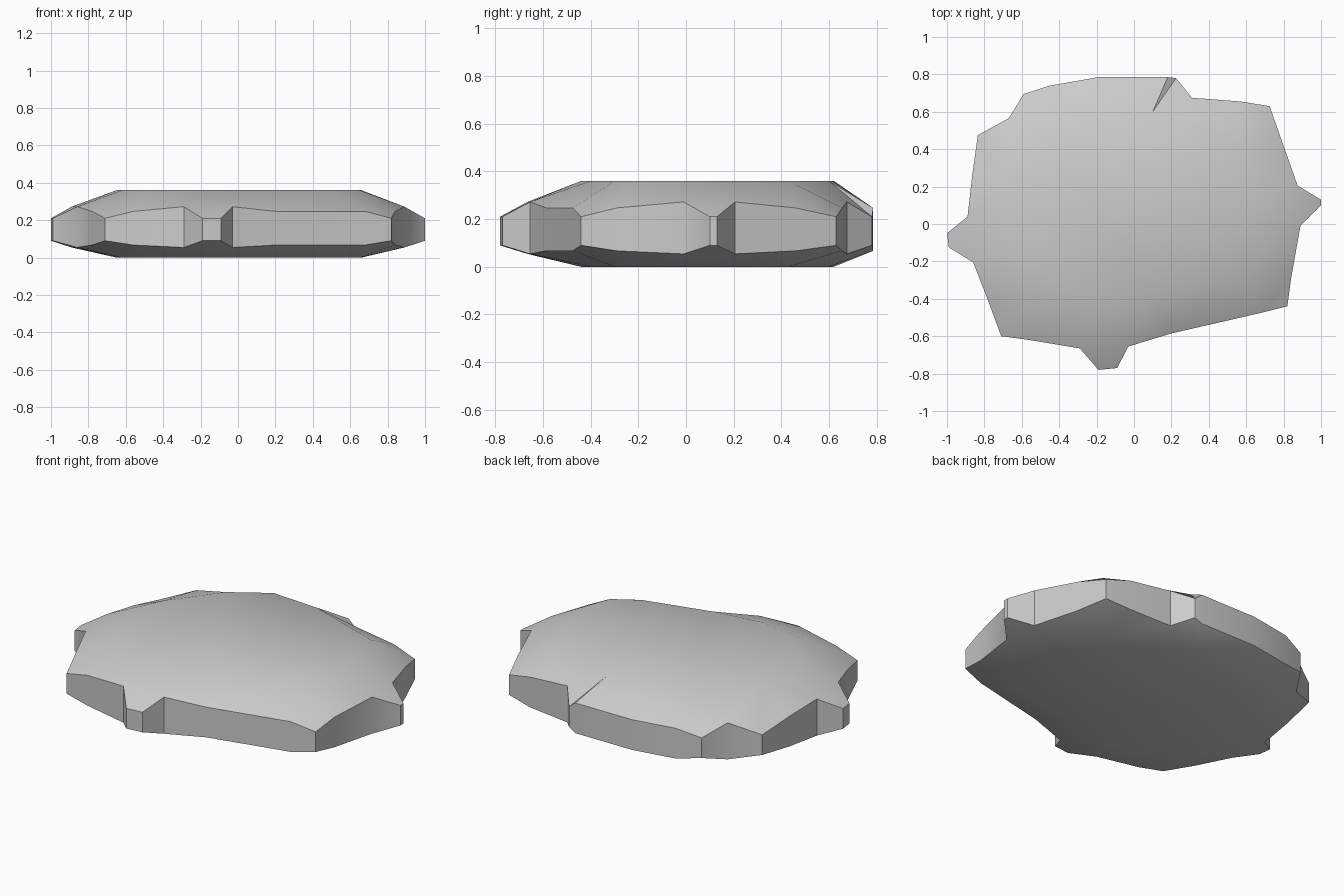
import bpy, bmesh
from mathutils import Vector
from mathutils.geometry import delaunay_2d_cdt

if "Cube" in bpy.data.objects:
    bpy.data.objects.remove(bpy.data.objects["Cube"])

# Rim outline, counter-clockwise: x, y, height class
# (0 = outer corner, 1 = mid edge, 2 = inner notch)
RIM = [(-1, -.05, 0), (-.99, -.125, 0), (-.86, -.205, 2), (-.78, -.41, 1),
       (-.71, -.6, 0), (-.56, -.62, 1), (-.29, -.665, 2), (-.19, -.78, 0),
       (-.09, -.77, 0), (-.03, -.655, 2), (.2, -.585, 1), (.68, -.475, 1),
       (.82, -.44, 0), (.84, -.29, 1), (.89, -.01, 2), (1, .1, 0), (1, .13, 0),
       (.875, .205, 2), (.785, .46, 1), (.725, .63, 0), (.57, .655, 1),
       (.31, .675, 2), (.225, .78, 0), (.18, .785, 1), (-.19, .785, 1),
       (-.45, .74, 1), (-.59, .695, 0), (-.67, .565, 2), (-.835, .475, 0),
       (-.865, .26, 1), (-.89, .04, 2)]
TOP_Z = (.21, .247, .272)
BOTTOM_Z = (.09, .067, .054)

# Edge of the flat plateau, shared by the top and the underside
PLATEAU = [(-.65, -.02), (-.62, -.2), (-.5, -.39), (-.2, -.44), (.1, -.4),
           (.5, -.3), (.65, -.21), (.66, .15), (.58, .43), (.1, .6),
           (-.2, .62), (-.42, .48), (-.63, .2)]

n, m = len(RIM), len(PLATEAU)
points = [Vector(p[:2]) for p in RIM] + [Vector(p) for p in PLATEAU]
creases = [(n + i, n + (i + 1) % m) for i in range(m)]
tris = delaunay_2d_cdt(points, creases, [list(range(n))], 1, 1e-5)
flat_verts, flat_faces, origins = tris[0], tris[2], tris[3]

bm = bmesh.new()


def skin(rim_z, flat_z, flip):
    verts = {}
    for p, src in zip(flat_verts, origins):
        i = src[0]
        z = rim_z[RIM[i][2]] if i < n else flat_z
        verts[i] = bm.verts.new((p.x, p.y, z))
    for f in flat_faces:
        ids = [origins[k][0] for k in f]
        bm.faces.new([verts[i] for i in (reversed(ids) if flip else ids)])
    return verts


# Sloped top and underside
top = skin(TOP_Z, .36, False)
under = skin(BOTTOM_Z, 0, True)
# Upright side band
for i in range(n):
    j = (i + 1) % n
    bm.faces.new((under[i], under[j], top[j], top[i]))
bmesh.ops.recalc_face_normals(bm, faces=bm.faces)

mesh = bpy.data.meshes.new("rock_slab")
bm.to_mesh(mesh)
bm.free()
slab = bpy.data.objects.new("rock_slab", mesh)
bpy.context.collection.objects.link(slab)
bpy.context.view_layer.objects.active = slab
slab.select_set(True)
bpy.ops.object.shade_smooth_by_angle(angle=.65)
